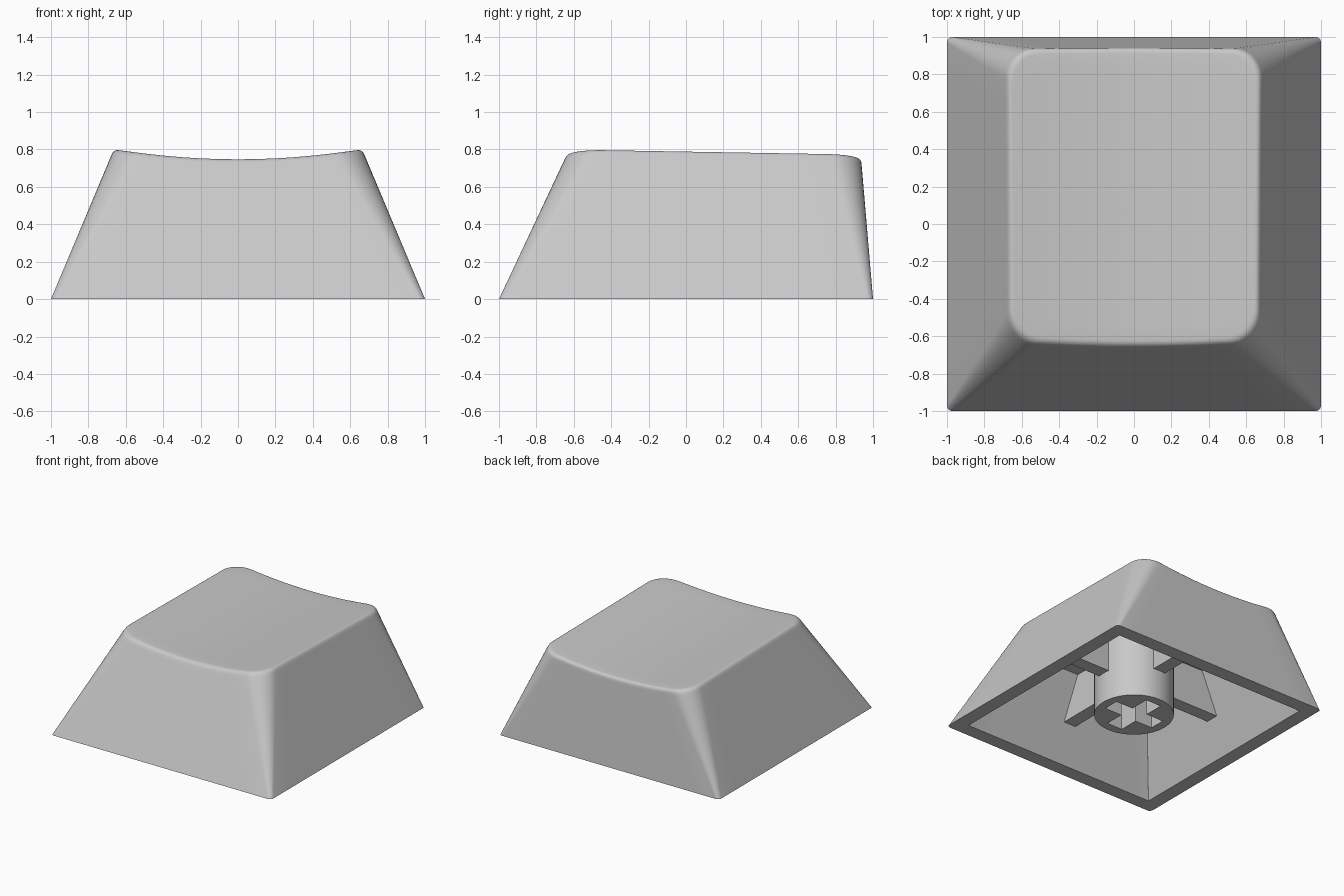
import bpy
import bmesh
from math import sin, cos, pi, radians
from mathutils import Vector

cube = bpy.data.objects.get("Cube")
if cube:
    bpy.data.objects.remove(cube, do_unlink=True)

grey = bpy.data.materials.new("light grey plastic")
grey.use_nodes = True
COLOUR = (0.58, 0.58, 0.58, 1)
grey.diffuse_color = COLOUR
grey.node_tree.nodes["Principled BSDF"].inputs["Base Color"].default_value = COLOUR

# Inward lean of each wall per unit of height
SIDE, FRONT, BACK = 0.42, 0.47, 0.085
TOP, CEILING, RIB_Z, STEM_R = 0.80, 0.62, 0.28, 0.30
CENTRE = Vector((0, 0.15, 0))


def make_object(name, bm, smooth=True):
    bmesh.ops.recalc_face_normals(bm, faces=bm.faces[:])
    mesh = bpy.data.meshes.new(name)
    bm.to_mesh(mesh)
    bm.free()
    mesh.materials.append(grey)
    obj = bpy.data.objects.new(name, mesh)
    bpy.context.collection.objects.link(obj)
    bpy.ops.object.select_all(action='DESELECT')
    obj.select_set(True)
    bpy.context.view_layer.objects.active = obj
    if smooth:
        bpy.ops.object.shade_smooth_by_angle(angle=radians(30))
    return obj


def rounded_rect(half, z, r, arc=9, edge=10):
    """Loop of points on the sloping walls at height z."""
    hx = half - SIDE * z
    y0, y1 = -half + FRONT * z, half - BACK * z
    corners = [(hx - r, y1 - r), (-hx + r, y1 - r), (-hx + r, y0 + r), (hx - r, y0 + r)]
    pts = []
    for k, (cx, cy) in enumerate(corners):
        for i in range(arc + 1):
            a = (k + i / arc) * pi / 2
            pts.append(Vector((cx + r * cos(a), cy + r * sin(a), z)))
        # Extra points along the straight edge to the next corner
        nx, ny = corners[(k + 1) % 4]
        a = (k + 1) * pi / 2
        end = Vector((nx + r * cos(a), ny + r * sin(a), z))
        start = pts[-1]
        pts += [start.lerp(end, i / edge) for i in range(1, edge)]
    return pts


def dish(p):
    """Scooped top surface that falls slightly to the back."""
    return 0.745 + 0.055 * (p.x / 0.66) ** 2 - 0.0185 * (p.y + 0.5)


def on_dish(p):
    return Vector((p.x, p.y, dish(p)))


# Shell: outer walls, soft top edge, scooped top, bottom rim and cavity
base = rounded_rect(1.0, 0, 0.03)
upper = rounded_rect(1.0, TOP, 0.17)
edge_pts = []
for b, u in zip(base, upper):
    p = u
    for _ in range(8):
        p = b.lerp(u, dish(p) / TOP)
    edge_pts.append(p)


def down_wall(drop):
    return [b.lerp(u, (p.z - drop) / TOP) for b, u, p in zip(base, upper, edge_pts)]


low = down_wall(0.028)
inner = [on_dish(CENTRE.lerp(p, 0.965)) for p in edge_pts]
rings = [rounded_rect(0.885, CEILING, 0.004), rounded_rect(0.885, 0, 0.004), base, down_wall(0.045)]
for i in range(6):
    t = i / 5
    rings.append([a.lerp(p, t).lerp(p.lerp(c, t), t) for a, p, c in zip(low, edge_pts, inner)])
for s in range(9, 0, -1):
    rings.append([on_dish(CENTRE.lerp(p, 0.965 * s / 10)) for p in edge_pts])

bm = bmesh.new()
loops = [[bm.verts.new(p) for p in ring] for ring in rings]
n = len(base)
for a, b in zip(loops, loops[1:]):
    for i in range(n):
        j = (i + 1) % n
        bm.faces.new((a[i], a[j], b[j], b[i]))
bm.faces.new(loops[0])
tip = bm.verts.new(on_dish(CENTRE))
for i in range(n):
    bm.faces.new((loops[-1][i], loops[-1][(i + 1) % n], tip))
make_object("keycap_shell", bm)


def box(name, size, centre):
    bm = bmesh.new()
    bmesh.ops.create_cube(bm, size=1)
    bmesh.ops.scale(bm, vec=size, verts=bm.verts)
    bmesh.ops.translate(bm, vec=centre, verts=bm.verts)
    return make_object(name, bm, smooth=False)


# Stem with a cross-shaped socket
cutters = [box("socket_cutter_x", (0.455, 0.13, 0.9), (0, 0, 0)),
           box("socket_cutter_y", (0.14, 0.455, 0.9), (0, 0, 0))]
bm = bmesh.new()
bmesh.ops.create_cone(bm, cap_ends=True, segments=64, radius1=STEM_R, radius2=STEM_R, depth=0.61)
bmesh.ops.translate(bm, vec=(0, 0, 0.335), verts=bm.verts)
stem = make_object("stem", bm, smooth=False)
for cutter in cutters:
    cutter.hide_render = True
    mod = stem.modifiers.new("socket", 'BOOLEAN')
    mod.operation = 'DIFFERENCE'
    mod.solver = 'EXACT'
    mod.object = cutter
    bpy.ops.object.modifier_apply(modifier=mod.name)
for cutter in cutters:
    bpy.data.objects.remove(cutter, do_unlink=True)
bpy.ops.object.shade_smooth_by_angle(angle=radians(30))


# Four ribs that tie the stem to the walls
def rib(name, direction, lean, half_width=0.055):
    out = Vector(direction)
    across = Vector((-out.y, out.x, 0)) * half_width
    top = CEILING + 0.02
    wall = 0.91
    profile = [(0.27, RIB_Z), (wall - lean * RIB_Z, RIB_Z), (wall - lean * top, top), (0.27, top)]
    bm = bmesh.new()
    face = bm.faces.new([bm.verts.new(out * d + Vector((0, 0, z)) - across) for d, z in profile])
    ext = bmesh.ops.extrude_face_region(bm, geom=[face])
    verts = [g for g in ext["geom"] if isinstance(g, bmesh.types.BMVert)]
    bmesh.ops.translate(bm, vec=across * 2, verts=verts)
    make_object(name, bm, smooth=False)


rib("left_rib", (1, 0, 0), SIDE)
rib("right_rib", (-1, 0, 0), SIDE)
rib("front_rib", (0, -1, 0), FRONT)
rib("back_rib", (0, 1, 0), BACK)
